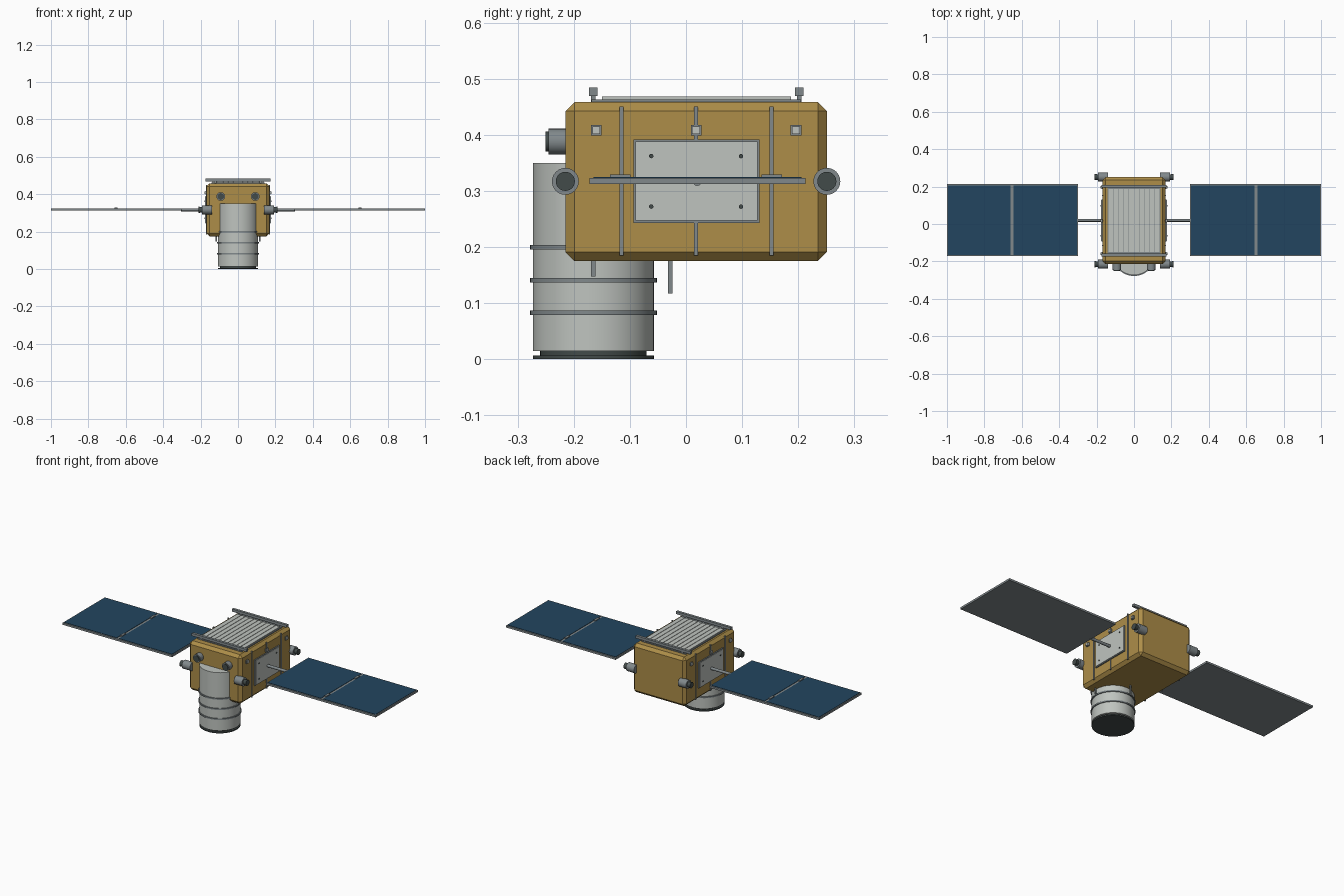
import bpy, bmesh
from mathutils import Matrix, Vector

cube = bpy.data.objects.get("Cube")
if cube:
    bpy.data.objects.remove(cube, do_unlink=True)


def material(name, rgb):
    m = bpy.data.materials.new(name)
    m.use_nodes = True
    m.diffuse_color = (*rgb, 1)
    m.node_tree.nodes["Principled BSDF"].inputs["Base Color"].default_value = (*rgb, 1)
    return m


GOLD = material("gold_foil", (0.42, 0.27, 0.066))
LIGHT = material("light_grey", (0.52, 0.55, 0.52))
METAL = material("metal_grey", (0.22, 0.25, 0.26))
DARK = material("dark_grey", (0.055, 0.07, 0.068))
BLUE = material("solar_blue", (0.016, 0.06, 0.115))


def finish(name, bm, mat, smooth=False):
    mesh = bpy.data.meshes.new(name)
    bm.to_mesh(mesh)
    bm.free()
    mesh.materials.append(mat)
    obj = bpy.data.objects.new(name, mesh)
    bpy.context.collection.objects.link(obj)
    if smooth:
        bpy.ops.object.select_all(action='DESELECT')
        obj.select_set(True)
        bpy.context.view_layer.objects.active = obj
        bpy.ops.object.shade_smooth_by_angle()
    return obj


def box(name, x, y, z, mat, bevel=0):
    """Box from (low, high) ranges on each axis."""
    bm = bmesh.new()
    bmesh.ops.create_cube(bm, size=1)
    for v in bm.verts:
        v.co = Vector([lo + (c + 0.5) * (hi - lo) for c, (lo, hi) in zip(v.co, (x, y, z))])
    if bevel:
        bmesh.ops.bevel(bm, geom=bm.edges[:], offset=bevel, segments=1,
                        affect='EDGES', profile=0.5)
    return finish(name, bm, mat)


def rod(name, start, end, radius, mat, sides=32, tip=None):
    """Cylinder or cone between two points."""
    a, b = Vector(start), Vector(end)
    turn = (b - a).to_track_quat('Z', 'Y').to_matrix().to_4x4()
    bm = bmesh.new()
    bmesh.ops.create_cone(bm, cap_ends=True, segments=sides, radius1=radius,
                          radius2=radius if tip is None else tip, depth=(b - a).length,
                          matrix=Matrix.Translation((a + b) / 2) @ turn)
    return finish(name, bm, mat, True)


def span(s, lo, hi):
    return tuple(sorted((s * lo, s * hi)))


def around(c, half):
    return (c - half, c + half)


# Main body
box("body", (-0.168, 0.168), (-0.215, 0.251), (0.175, 0.458), GOLD, 0.016)

# Roof radiator with lengthwise slats and end bars
box("radiator_base", (-0.142, 0.142), (-0.168, 0.205), (0.457, 0.463), METAL)
for i in range(10):
    box("radiator_slat", around((i - 4.5) * 0.0275, 0.0125), (-0.15, 0.187), (0.462, 0.468), LIGHT)
for y in (-0.165, 0.202):
    box("roof_bar", (-0.175, 0.175), around(y, 0.0075), (0.469, 0.484), METAL)
    for x in (-0.12, 0.12):
        box("roof_bar_post", around(x, 0.005), around(y, 0.004), (0.455, 0.47), METAL)

# Telescope below the nose
TY = -0.165
rod("telescope_tube", (0, TY, 0.015), (0, TY, 0.35), 0.108, LIGHT, 48)
rod("telescope_neck", (0, TY, 0.007), (0, TY, 0.0155), 0.095, DARK, 48)
rod("telescope_cover", (0, TY, 0), (0, TY, 0.007), 0.108, DARK, 48)
for z in (0.083, 0.141, 0.2):
    rod("telescope_ring", (0, TY, z - 0.004), (0, TY, z + 0.004), 0.113, METAL, 48)

# Telescope struts
box("rear_strut", (-0.004, 0.004), around(-0.028, 0.004), (0.117, 0.18), METAL)
for s in (-1, 1):
    box("side_strut", span(s, 0.112, 0.12), around(TY, 0.004), (0.147, 0.18), METAL)

for s in (-1, 1):
    # Star trackers on the front
    rod("star_tracker", (s * 0.092, -0.21, 0.388), (s * 0.092, -0.245, 0.388), 0.023, METAL, 24)
    rod("star_tracker_lens", (s * 0.092, -0.244, 0.388), (s * 0.092, -0.25, 0.388), 0.018, DARK, 24)

    # Corner thrusters
    for y in (-0.215, 0.251):
        rod("thruster", (s * 0.14, y, 0.317), (s * 0.192, y, 0.317), 0.024, METAL, 24)
        rod("thruster_nozzle", (s * 0.19, y, 0.317), (s * 0.212, y, 0.317), 0.014, DARK, 24, 0.017)

    # Side straps and sensor blocks
    for y in (-0.115, 0.018, 0.152):
        box("side_strap", span(s, 0.165, 0.172), around(y, 0.0035), (0.185, 0.45), METAL)
    for y in (-0.16, 0.018, 0.196):
        box("sensor_mount", span(s, 0.165, 0.173), around(y, 0.0095), around(0.408, 0.0095), METAL)
        box("sensor_block", span(s, 0.17, 0.179), around(y, 0.007), around(0.408, 0.007), LIGHT)

    # Side equipment plate with bolts
    box("side_plate_rim", span(s, 0.165, 0.174), (-0.094, 0.131), (0.243, 0.392), METAL)
    box("side_plate", span(s, 0.17, 0.177), (-0.09, 0.127), (0.247, 0.388), LIGHT)
    for y in (-0.062, 0.098):
        for z in (0.272, 0.362):
            rod("plate_bolt", (s * 0.174, y, z), (s * 0.18, y, z), 0.004, DARK, 10)

    # Solar wing: arm, backing slab, cell sheets and hinges
    rod("wing_arm", (s * 0.165, 0.02, 0.317), (s * 0.305, 0.02, 0.317), 0.008, METAL, 16)
    box("wing_slab", span(s, 0.3, 1.0), (-0.172, 0.213), (0.312, 0.323), METAL)
    for lo, hi in ((0.306, 0.645), (0.659, 0.994)):
        box("solar_cells", span(s, lo, hi), (-0.165, 0.206), (0.322, 0.325), BLUE)
    for y in (-0.117, 0.153):
        box("wing_hinge", span(s, 0.645, 0.659), around(y, 0.018), (0.32, 0.329), METAL)
